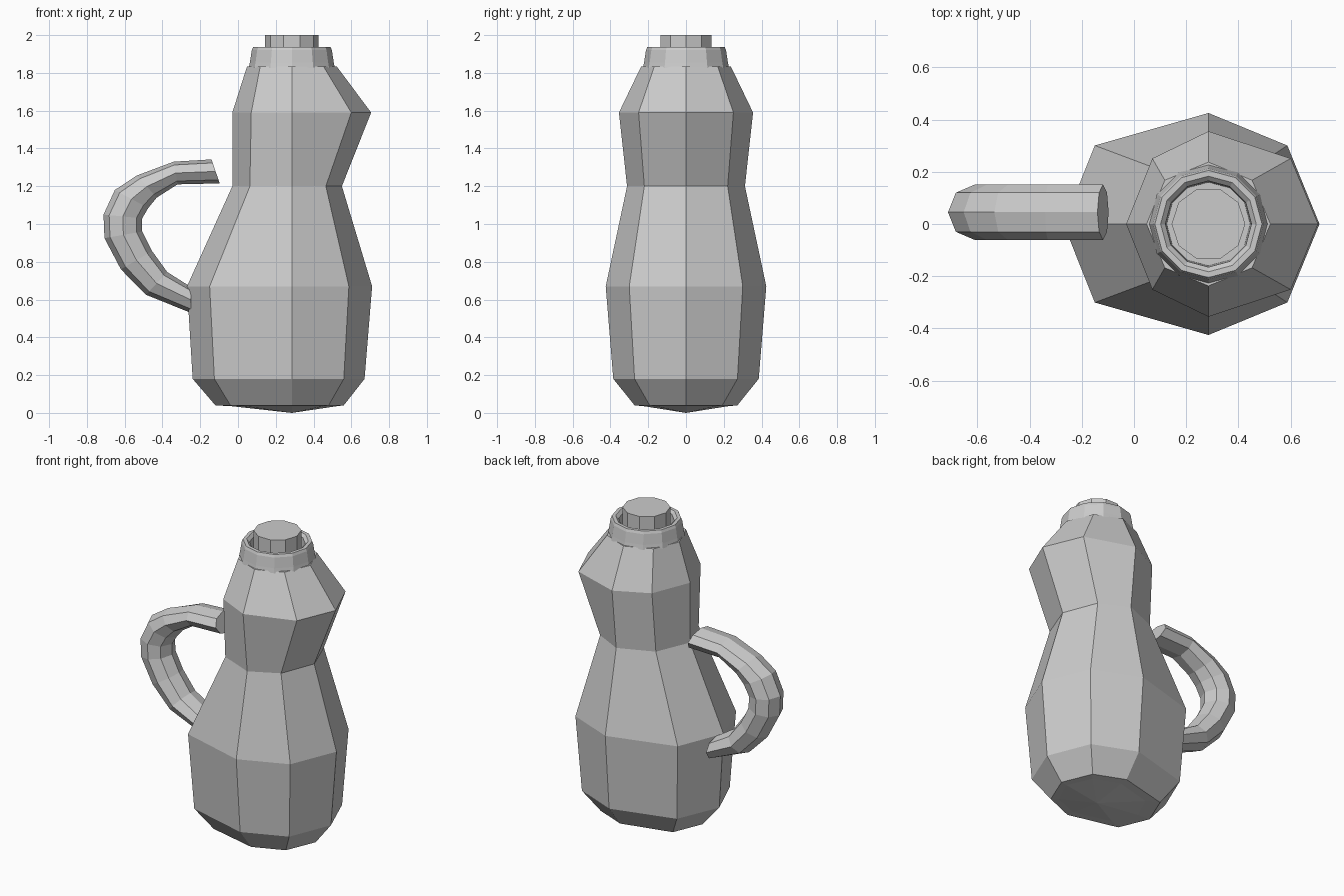
import bpy, math

if "Cube" in bpy.data.objects:
    bpy.data.objects.remove(bpy.data.objects["Cube"])

CX = 0.285  # axis of the flask


def make(name, verts, faces):
    me = bpy.data.meshes.new(name)
    me.from_pydata(verts, [], faces)
    me.update()
    ob = bpy.data.objects.new(name, me)
    bpy.context.collection.objects.link(ob)
    return ob


def loft(name, rings, cap_start=True, cap_end=True, tip=None):
    """Skin a list of equal-length rings; optional apex below the first ring."""
    n = len(rings[0])
    verts = [v for r in rings for v in r]
    faces = []
    for i in range(len(rings) - 1):
        for j in range(n):
            k = (j + 1) % n
            faces.append((i * n + j, i * n + k, (i + 1) * n + k, (i + 1) * n + j))
    if tip:
        verts.append(tip)
        faces += [((j + 1) % n, j, len(verts) - 1) for j in range(n)]
    elif cap_start:
        faces.append(tuple(reversed(range(n))))
    if cap_end:
        faces.append(tuple(range((len(rings) - 1) * n, len(rings) * n)))
    return make(name, verts, faces)


def circle(r, z, n):
    return [(CX + r * math.cos(math.tau * i / n), r * math.sin(math.tau * i / n), z)
            for i in range(n)]


# Body: lopsided octagon rings (z, left, left edge, right edge, right, half depth)
profile = [
    (0.035, -0.03, 0.04, 0.45, 0.52, 0.22),
    (0.04, -0.12, -0.04, 0.48, 0.56, 0.272),
    (0.18, -0.24, -0.125, 0.56, 0.67, 0.385),
    (0.67, -0.27, -0.15, 0.587, 0.71, 0.425),
    (1.20, -0.03, 0.063, 0.465, 0.55, 0.312),
    (1.59, -0.03, 0.07, 0.60, 0.705, 0.355),
    (1.835, 0.048, 0.118, 0.452, 0.522, 0.237),
]
rings = []
for z, l, le, re, r, d in profile:
    e = d * 0.707
    rings.append([(r, 0, z), (re, e, z), (CX, d, z), (le, e, z),
                  (l, 0, z), (le, -e, z), (CX, -d, z), (re, -e, z)])
loft("body", rings, tip=(CX, 0, 0))

# Collar: rim around the mouth, open in the middle
collar = [(0.228, 1.825), (0.222, 1.855), (0.212, 1.92), (0.205, 1.937),
          (0.183, 1.937), (0.165, 1.92), (0.16, 1.84)]
loft("collar", [circle(r, z, 12) for r, z in collar], False, False)

# Stopper: ten-sided plug
loft("stopper", [circle(0.141, z, 10) for z in (1.80, 2.0)])

# Handle: octagonal tube between outer and inner outlines
outer = [(-.14, 1.342), (-.34, 1.33), (-.65, 1.18), (-.712, 1.05),
         (-.707, .925), (-.62, .76), (-.487, .625), (-.25, .53)]
inner = [(-.097, 1.215), (-.32, 1.21), (-.43, 1.14), (-.507, 1.03),
         (-.507, .96), (-.455, .857), (-.375, .746), (-.25, .667)]
# widest bend needs one more even step
outer[2] = (-.535, 1.257)
outer.insert(3, (-.652, 1.18))
inner.insert(3, (-.475, 1.085))
tube = []
for (ox, oz), (ix, iz) in zip(outer, inner):
    ring = []
    for j in range(8):
        a = math.tau * j / 8
        t = (1 - math.cos(a)) / 2
        ring.append((ox + (ix - ox) * t, 0.045 + 0.106 * math.sin(a), oz + (iz - oz) * t))
    tube.append(ring)
loft("handle", tube)
